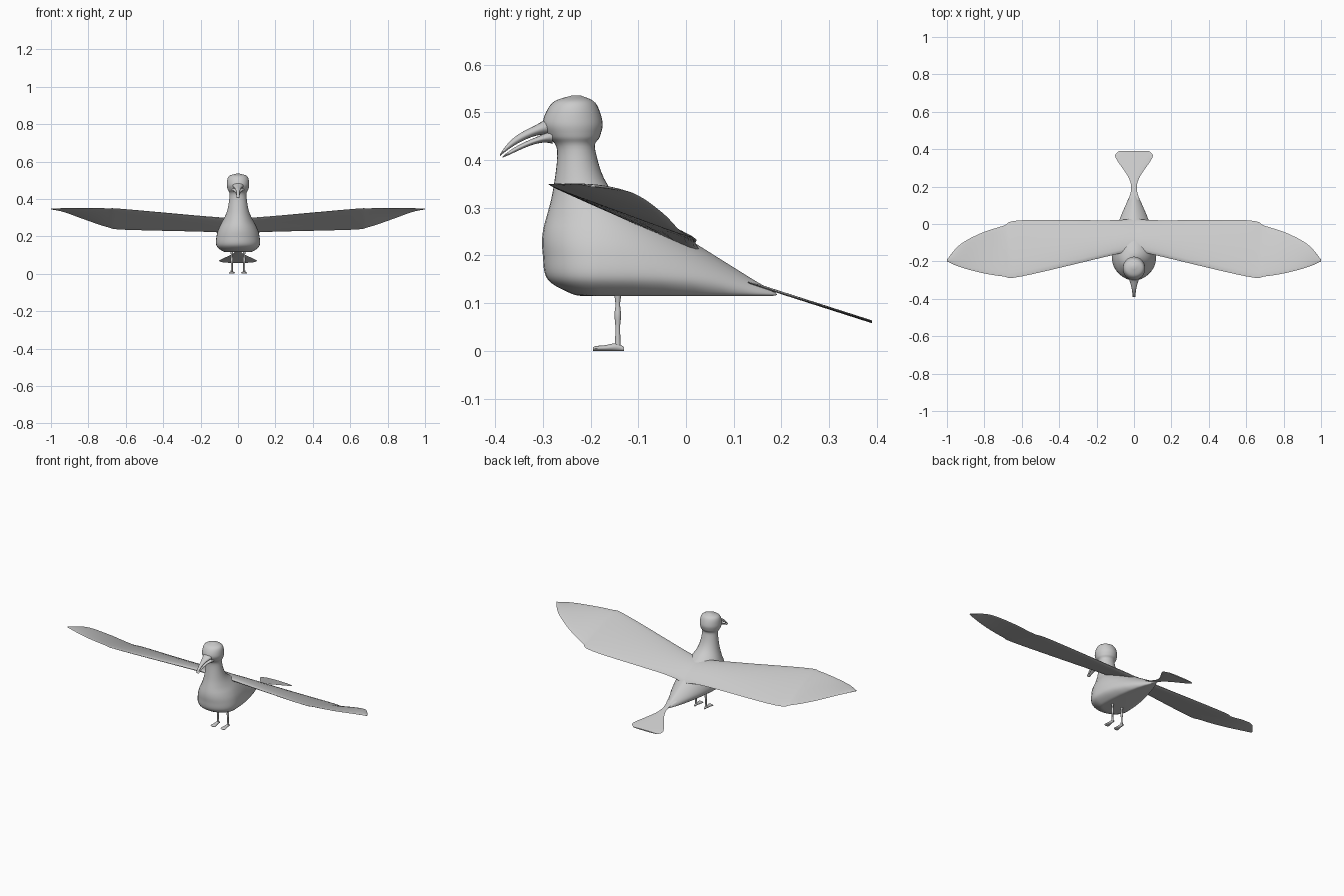
import bpy
import bmesh
from math import sin, cos, pi
from mathutils import Vector

default_cube = bpy.data.objects.get("Cube")
if default_cube:
    bpy.data.objects.remove(default_cube, do_unlink=True)

colour = (0.6, 0.6, 0.6, 1)
grey = bpy.data.materials.new("plain grey")
grey.use_nodes = True
grey.diffuse_color = colour
grey.node_tree.nodes["Principled BSDF"].inputs["Base Color"].default_value = colour


def smooth_rows(rows, steps=6):
    """Pass a smooth curve through rows of measurements."""
    points = [Vector(row) for row in rows]
    points = [points[0]] + points + [points[-1]]
    result = []
    for before, start, end, after in zip(points, points[1:], points[2:], points[3:]):
        leave, arrive = (end - before) / 2, (after - start) / 2
        for step in range(steps):
            t = step / steps
            blend = t * t * (3 - 2 * t)
            result.append(start.lerp(end, blend)
                          + leave * t * (1 - t) ** 2
                          - arrive * t * t * (1 - t))
    return result + [points[-1]]


def loft(name, rings):
    """Skin a list of equal-sized closed rings and cap both ends."""
    bm = bmesh.new()
    loops = [[bm.verts.new(point) for point in ring] for ring in rings]
    for lower, upper in zip(loops, loops[1:]):
        for i in range(len(lower)):
            bm.faces.new((lower[i - 1], lower[i], upper[i], upper[i - 1]))
    bm.faces.new(loops[0])
    bm.faces.new(loops[-1])
    bmesh.ops.recalc_face_normals(bm, faces=bm.faces)
    mesh = bpy.data.meshes.new(name)
    bm.to_mesh(mesh)
    bm.free()
    mesh.materials.append(grey)
    mesh.shade_smooth()
    mesh.set_sharp_from_angle(angle=pi / 3)
    part = bpy.data.objects.new(name, mesh)
    bpy.context.collection.objects.link(part)


def angles(count):
    return [2 * pi * i / count for i in range(count)]


def upright_oval(x, y, z, half_height, half_width):
    """Oval ring facing along the bird's length."""
    return [(x + half_width * cos(a), y, z + half_height * sin(a)) for a in angles(16)]


def level_circle(x, y, z, radius):
    return [(x + radius * cos(a), y + radius * sin(a), z) for a in angles(12)]


def egg_slice(z, front, back, half_width):
    """Level slice, round at the breast and drawn out towards the tail."""
    widest = min((front + back) / 2, -0.18)
    taper = 1 + max(0, 0.35 - z) * 2.5
    ring = []
    for a in angles(32):
        along, across = sin(a), cos(a)
        reach, power = (back - widest, taper) if along > 0 else (widest - front, 1)
        half = half_width * abs(across) ** power
        ring.append((half if across > 0 else -half, widest + reach * along, z))
    return ring


def wing_section(side, x, lead_y, trail_y, lead_z, trail_z):
    """Thin arched section from the leading edge to the trailing edge."""
    thickness = 0.005 + 0.03 * (1 - x)
    ring = []
    for a in angles(20):
        t = (1 - cos(a)) / 2
        bulge = thickness * (sin(a) / 2 + sin(pi * t) / 4)
        y = lead_y + (trail_y - lead_y) * t
        z = lead_z + (trail_z - lead_z) * t + bulge
        ring.append((side * x, y, z))
    return ring


def beak_half(name, root_z, length, slope, hook, bend, depth):
    """Tapering beak half that droops towards a hooked tip."""
    rings = []
    for step in range(17):
        t = step / 16
        z = root_z - slope * t - hook * t ** bend
        half_height = depth * (2 * (1 - t) ** 6 + 1.2 - t ** 6)
        half_width = 0.008 + 0.026 * (1 - t) ** 2
        rings.append(upright_oval(0, -0.28 - length * t, z, half_height, half_width))
    loft(name, rings)


# Body, neck and head: height, front, back, half width
body = [
    (0.115, -0.21, 0.17, 0.05),
    (0.12, -0.24, 0.19, 0.08),
    (0.15, -0.29, 0.14, 0.115),
    (0.2, -0.3, 0.06, 0.115),
    (0.25, -0.3, -0.02, 0.1),
    (0.33, -0.28, -0.15, 0.06),
    (0.42, -0.27, -0.19, 0.045),
    (0.45, -0.29, -0.18, 0.055),
    (0.48, -0.3, -0.175, 0.06),
    (0.52, -0.28, -0.19, 0.05),
    (0.535, -0.24, -0.22, 0.01),
]
loft("body_and_head", [egg_slice(*row) for row in smooth_rows(body)])

# Open beak
beak_half("upper_beak", 0.475, 0.11, 0.04, 0.025, 4, 0.008)
beak_half("lower_beak", 0.45, 0.105, 0.02, 0.024, 2, 0.005)

# Sloping tail fan: distance back, half width
tail = [(0.13, 0.03), (0.19, 0.015), (0.25, 0.03), (0.34, 0.09), (0.37, 0.1), (0.39, 0.08)]
loft("tail_fan", [upright_oval(0, y, 0.125 - 0.32 * (y - 0.19), 0.003, half)
                  for y, half in smooth_rows(tail)])

# Wings: span, leading and trailing y, leading and trailing height
wing = [
    (0, -0.14, 0.03, 0.29, 0.21),
    (0.13, -0.17, 0.02, 0.3, 0.225),
    (0.6, -0.28, 0.02, 0.345, 0.235),
    (0.7, -0.28, -0.01, 0.35, 0.25),
    (0.82, -0.26, -0.05, 0.35, 0.29),
    (0.93, -0.23, -0.11, 0.35, 0.33),
    (1, -0.2, -0.19, 0.345, 0.345),
]

# Legs with a knobbly knee: height, radius
leg = [(0.13, 0.01), (0.1, 0.005), (0.075, 0.007), (0.05, 0.005), (0.01, 0.006)]

# Flat spreading feet: distance along, half height, half width
foot = [(-0.13, 0.004, 0.005), (-0.145, 0.008, 0.007), (-0.17, 0.006, 0.012),
        (-0.19, 0.005, 0.016), (-0.195, 0.003, 0.01)]

for label, side in (("left", 1), ("right", -1)):
    hip = side * 0.033
    loft(label + "_wing", [wing_section(side, *row) for row in smooth_rows(wing)])
    loft(label + "_leg", [level_circle(hip, -0.143, z, r) for z, r in smooth_rows(leg)])
    loft(label + "_foot", [upright_oval(hip, y, high, high, wide)
                           for y, high, wide in smooth_rows(foot)])
